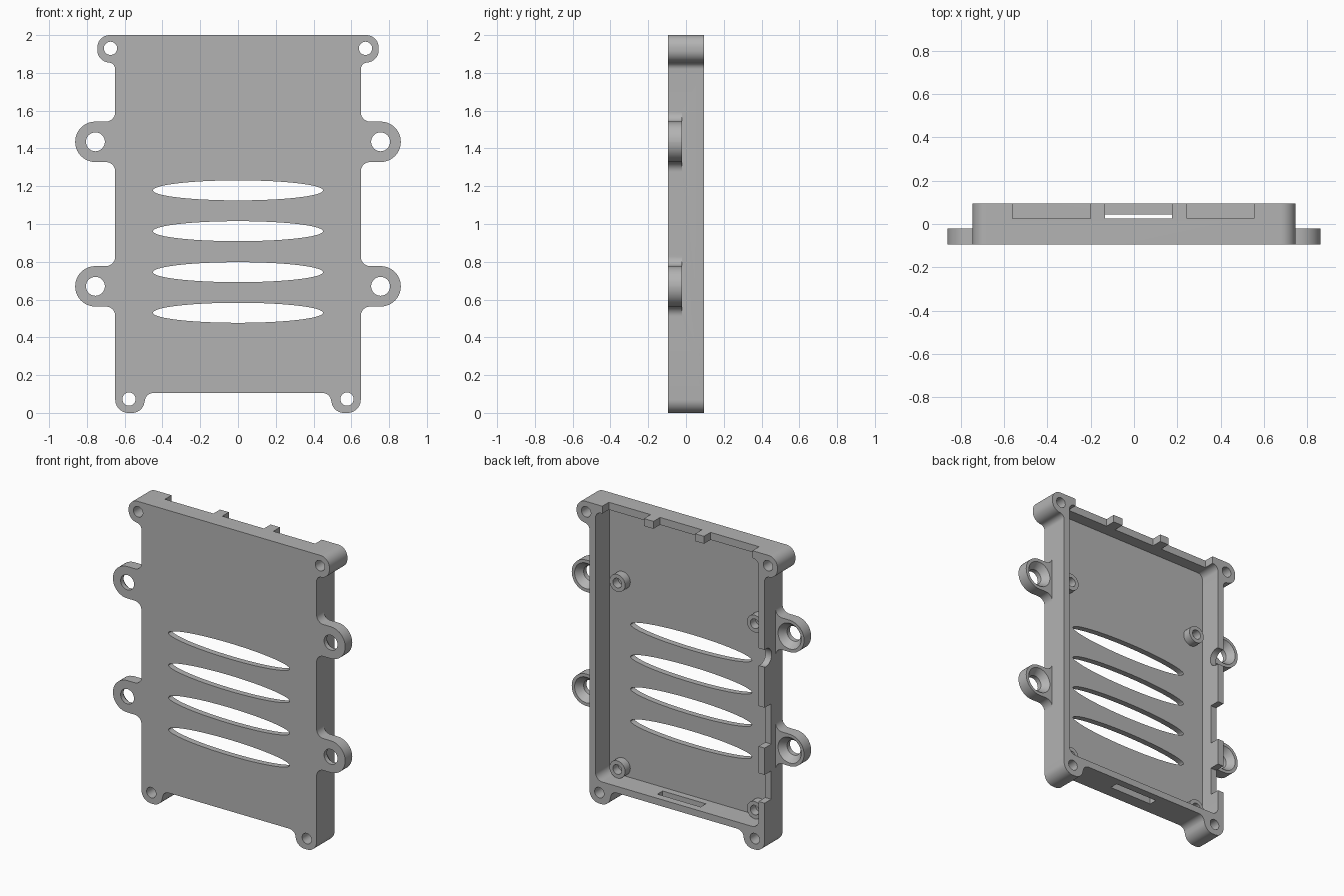
import bpy, bmesh, math
from mathutils import Vector, Matrix

cube = bpy.data.objects.get("Cube")
if cube:
    bpy.data.objects.remove(cube)

FRONT, BACK, FLOOR, EAR_BACK, NOTCH = -0.095, 0.095, -0.055, -0.02, 0.025

grey = bpy.data.materials.new("plain grey")
grey.use_nodes = True
colour = (0.45, 0.45, 0.45, 1)
grey.diffuse_color = colour
grey.node_tree.nodes["Principled BSDF"].inputs["Base Color"].default_value = colour


def finish(name, bm):
    bmesh.ops.recalc_face_normals(bm, faces=bm.faces)
    mesh = bpy.data.meshes.new(name)
    bm.to_mesh(mesh)
    bm.free()
    mesh.materials.append(grey)
    obj = bpy.data.objects.new(name, mesh)
    bpy.context.collection.objects.link(obj)
    return obj


def rounded(corners, steps=10):
    """Turn (x, z, radius) corners into an outline with round fillets."""
    points = []
    for i, (x, z, r) in enumerate(corners):
        p = Vector((x, z))
        if r == 0:
            points.append(p)
            continue
        a = (Vector(corners[i - 1][:2]) - p).normalized()
        b = (Vector(corners[(i + 1) % len(corners)][:2]) - p).normalized()
        half = a.angle(b) / 2
        centre = p + (a + b).normalized() * (r / math.sin(half))
        start = p + a * (r / math.tan(half)) - centre
        end = p + b * (r / math.tan(half)) - centre
        sweep = start.angle(end)
        for k in range(steps + 1):
            t = k / steps
            points.append(centre + (start * math.sin((1 - t) * sweep)
                                    + end * math.sin(t * sweep)) / math.sin(sweep))
    return points


def prism(name, outline, y0, y1):
    bm = bmesh.new()
    face = bm.faces.new([bm.verts.new((p[0], y0, p[1])) for p in outline])
    out = bmesh.ops.extrude_face_region(bm, geom=[face])["geom"]
    bmesh.ops.translate(bm, vec=(0, y1 - y0, 0),
                        verts=[v for v in out if isinstance(v, bmesh.types.BMVert)])
    return finish(name, bm)


def box(x0, x1, y0, y1, z0, z1):
    return prism("box", [(x0, z0), (x1, z0), (x1, z1), (x0, z1)], y0, y1)


def ellipse(x, z, rx, rz, n=48):
    return [(x + rx * math.cos(math.tau * k / n), z + rz * math.sin(math.tau * k / n))
            for k in range(n)]


def cylinder(x, z, r, y0, y1):
    return prism("cylinder", ellipse(x, z, r, r), y0, y1)


def cone(x, z, y0, y1, r0, r1):
    bm = bmesh.new()
    bmesh.ops.create_cone(bm, cap_ends=True, segments=48, radius1=r0, radius2=r1,
                          depth=y1 - y0)
    bm.transform(Matrix.Translation((x, (y0 + y1) / 2, z)) @ Matrix.Rotation(-math.pi / 2, 4, "X"))
    return finish("cone", bm)


def combine(target, tool, operation="DIFFERENCE"):
    mod = target.modifiers.new("combine", "BOOLEAN")
    mod.operation, mod.solver, mod.object = operation, "EXACT", tool
    bpy.context.view_layer.objects.active = target
    bpy.ops.object.modifier_apply(modifier=mod.name)
    bpy.data.objects.remove(tool)


def mirrored(half):
    return half + [(-x, z, r) for x, z, r in reversed(half)]


# Tray body with corner screw lobes
half = [(0.745, 2, 0.066), (0.745, 1.863, 0.066), (0.65, 1.85, 0.035),
        (0.65, 0, 0.07), (0.507, 0, 0.066), (0.485, 0.105, 0.045)]
tray = prism("tray", rounded(mirrored(half)), FRONT, BACK)

# Mounting ears
for side in (-1, 1):
    for z in (1.435, 0.67):
        ear = [(0.62, z + 0.165, 0), (0.65, z + 0.165, 0), (0.65, z + 0.107, 0.05),
               (0.862, z + 0.107, 0.1065), (0.862, z - 0.107, 0.1065),
               (0.65, z - 0.107, 0.05), (0.65, z - 0.165, 0), (0.62, z - 0.165, 0)]
        ear = [(side * x, zz, r) for x, zz, r in ear]
        combine(tray, prism("ear", rounded(ear), FRONT, EAR_BACK), "UNION")

# Inner cavity
cavity = mirrored([(0.605, 1.95, 0.04), (0.605, 0.15, 0.05)])
combine(tray, prism("cavity", rounded(cavity), FLOOR, 0.2))

# Countersunk ear holes and corner screw holes
for side in (-1, 1):
    for z in (1.435, 0.67):
        combine(tray, cylinder(side * 0.755, z, 0.05, -0.2, 0.1))
        combine(tray, cone(side * 0.755, z, -0.07, -0.015, 0.045, 0.09))
    for x, z in ((0.675, 1.93), (0.577, 0.073)):
        combine(tray, cylinder(side * x, z, 0.035, -0.2, 0.2))

# Vent slots
for z in (1.178, 0.962, 0.745, 0.53):
    combine(tray, prism("vent", ellipse(0, z, 0.45, 0.053, 96), -0.2, 0))

# Top wall notches, leaving two small posts
for x0, x1 in ((-0.56, -0.2), (-0.135, 0.175), (0.245, 0.555)):
    combine(tray, box(x0, x1, NOTCH, 0.2, 1.9, 2.1))

# Side wall notches and round cable opening
for z0, z1 in ((0.7, 0.97), (0.33, 0.52)):
    combine(tray, box(-0.7, -0.57, NOTCH, 0.2, z0, z1))
opening = cylinder(0, 0, 0.06, -0.06, 0.06)
opening.data.transform(Matrix.Translation((-0.63, 0.08, 1.3))
                       @ Matrix.Rotation(math.pi / 2, 4, "Z"))
combine(tray, opening)

# Card slot in the bottom wall
combine(tray, box(-0.14, 0.18, -0.01, 0.045, 0.05, 0.2))

# Board standoffs with blind holes
for x in (-0.51, 0.51):
    for z in (1.46, 0.21):
        combine(tray, cylinder(x, z, 0.058, FLOOR - 0.01, 0), "UNION")
        combine(tray, cylinder(x, z, 0.032, FLOOR, 0.1))

bpy.ops.object.select_all(action="DESELECT")
tray.select_set(True)
bpy.context.view_layer.objects.active = tray
bpy.ops.object.shade_smooth_by_angle(angle=math.radians(30))
